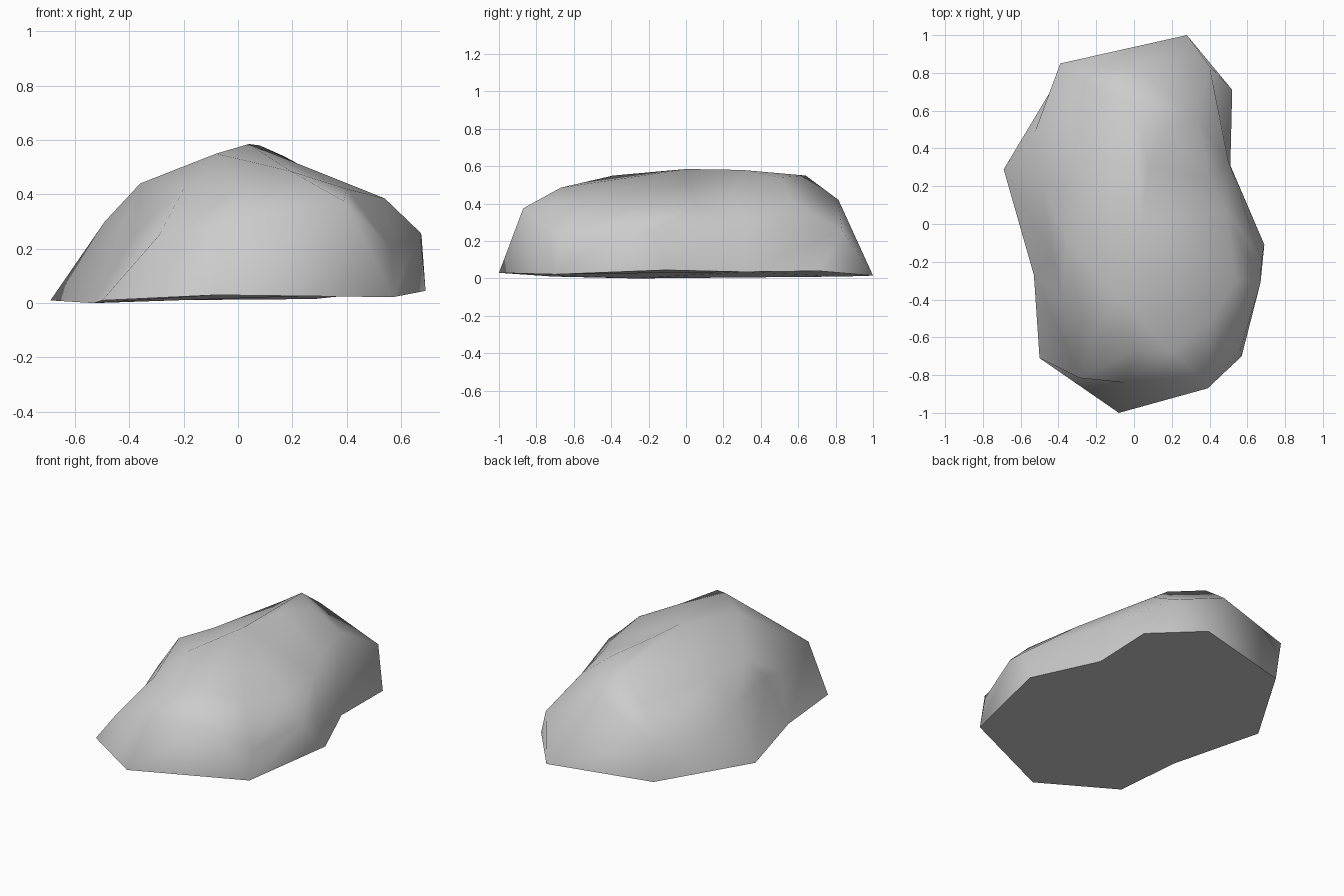
import bpy
import bmesh
import math

default_cube = bpy.data.objects.get("Cube")
if default_cube:
    bpy.data.objects.remove(default_cube, do_unlink=True)

# Corners shared by several facets
ground_hollow = (.51, .31, .035)
ground_side = (.69, -.11, .045)
ground_corner = (.57, -.7, .022)
ground_left = (-.53, -.27, 0)
ground_bulge = (-.69, .29, .01)
ground_back = (-.36, .84, .01)
hollow = (.5, .33, .275)
hollow_top = (.41, .24, .41)
side_top = (.49, .06, .38)
back_top = (.01, .815, .42)
left_fold = (-.52, .5, .22)
left_top = (-.36, -.08, .44)
bulge_top = (-.3, .19, .42)
crest_front = (-.08, -.39, .55)
crest_peak = (.04, 0, .585)
crest_middle = (.08, .3, .58)
crest_side = (.17, .5, .54)
crest_back = (0, .64, .55)

# Ribs from ground to crest, clockwise from the back: ground, flank, shoulder, crest
ribs = [
    ((.28, 1, .015), back_top, back_top, crest_back),
    ((.52, .71, .04), (.4, .835, .255), (.33, .565, .415), crest_side),
    (ground_hollow, hollow, hollow_top, crest_side),
    (ground_hollow, hollow, hollow_top, crest_middle),
    (ground_hollow, hollow, side_top, crest_peak),
    (ground_side, (.675, -.19, .25), side_top, crest_peak),
    (ground_side, (.67, -.31, .26), (.54, -.3, .385), crest_peak),
    (ground_corner, (.565, -.66, .2), (.4, -.52, .42), crest_peak),
    (ground_corner, (.39, -.87, .375), (.195, -.67, .485), crest_front),
    ((-.08, -1, .03), (-.05, -.84, .295), (0, -.67, .435), crest_front),
    ((-.5, -.71, .01), (-.29, -.815, .25), (-.2, -.55, .42), crest_front),
    (ground_left, (-.38, -.39, .25), left_top, crest_front),
    (ground_left, (-.42, -.2, .295), left_top, crest_front),
    (ground_bulge, (-.49, .2, .3), bulge_top, crest_peak),
    (ground_bulge, left_fold, bulge_top, crest_peak),
    (ground_back, left_fold, bulge_top, crest_peak),
    (ground_back, (-.39, .85, .25), (-.2, .72, .41), crest_back),
]


def add_face(bm, points, cache):
    """Make a face from points, merging repeats; skip it if it collapses."""
    corners = list(dict.fromkeys(points))
    if len(corners) < 3:
        return
    for point in corners:
        if point not in cache:
            cache[point] = bm.verts.new(point)
    bm.faces.new([cache[point] for point in corners])


# Boulder body, joined rib by rib
bm = bmesh.new()
cache = {}
for rib, following in zip(ribs, ribs[1:] + ribs[:1]):
    for low, high in zip(range(3), range(1, 4)):
        add_face(bm, (following[low], rib[low], rib[high], following[high]), cache)

# Flat underside and the small facet behind the peak
add_face(bm, [rib[0] for rib in ribs], cache)
add_face(bm, (crest_back, crest_side, crest_middle, crest_peak), cache)
bmesh.ops.recalc_face_normals(bm, faces=bm.faces)

mesh = bpy.data.meshes.new("boulder")
bm.to_mesh(mesh)
bm.free()
boulder = bpy.data.objects.new("boulder", mesh)
bpy.context.collection.objects.link(boulder)

# Stone colour
stone = bpy.data.materials.new("stone_grey")
stone.use_nodes = True
grey = (.6, .6, .6, 1)
stone.diffuse_color = grey
stone.node_tree.nodes["Principled BSDF"].inputs["Base Color"].default_value = grey
mesh.materials.append(stone)

# Soft sides with a crisp lower rim
bpy.ops.object.select_all(action="DESELECT")
boulder.select_set(True)
bpy.context.view_layer.objects.active = boulder
bpy.ops.object.shade_smooth_by_angle(angle=math.radians(65))
